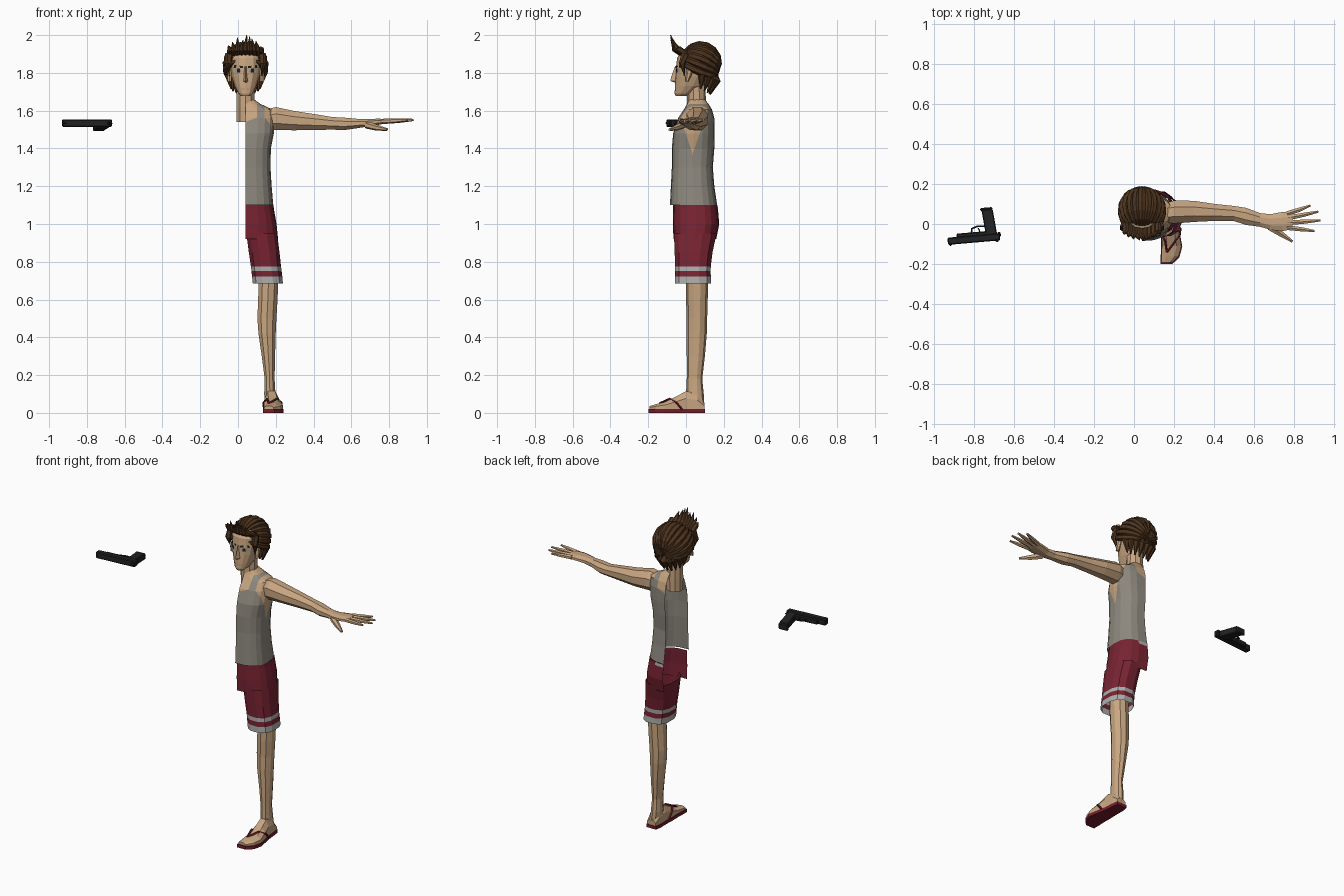
import bpy, bmesh, math, random
from mathutils import Vector, Matrix
from mathutils.bvhtree import BVHTree

if "Cube" in bpy.data.objects:
    bpy.data.objects.remove(bpy.data.objects["Cube"])
random.seed(4)
MID = 0.04  # x of the body's centre plane


def material(name, r, g, b):
    m = bpy.data.materials.new(name)
    m.use_nodes = True
    m.diffuse_color = (r, g, b, 1)
    m.node_tree.nodes["Principled BSDF"].inputs["Base Color"].default_value = (r, g, b, 1)
    return m


SKIN = material("skin", 0.58, 0.38, 0.22)
SHIRT = material("grey cloth", 0.27, 0.25, 0.21)
RED = material("red cloth", 0.19, 0.017, 0.032)
STRIPE = material("pale stripe", 0.42, 0.42, 0.41)
HAIR = material("brown hair", 0.075, 0.034, 0.013)
SANDAL = material("sandal red", 0.17, 0.012, 0.025)
METAL = material("dark metal", 0.016, 0.016, 0.018)
WHITE = material("eye grey", 0.3, 0.32, 0.34)
DARK = material("eye dark", 0.015, 0.012, 0.012)
LIP = material("lip", 0.38, 0.2, 0.12)


def finish(name, bm, mats, rule=None):
    """Turn a bmesh into an object, colouring faces by a rule on their centre."""
    bmesh.ops.recalc_face_normals(bm, faces=bm.faces)
    if rule:
        for f in bm.faces:
            f.material_index = rule(f.calc_center_median())
    me = bpy.data.meshes.new(name)
    bm.to_mesh(me)
    bm.free()
    for m in mats:
        me.materials.append(m)
    ob = bpy.data.objects.new(name, me)
    bpy.context.collection.objects.link(ob)
    return ob


def loft(name, rings, mats, rule=None, closed=True, caps=True, cuts=()):
    bm = bmesh.new()
    rows = [[bm.verts.new(p) for p in r] for r in rings]
    n = len(rows[0])
    for a, b in zip(rows, rows[1:]):
        for i in range(n if closed else n - 1):
            j = (i + 1) % n
            bm.faces.new((a[i], a[j], b[j], b[i]))
    if caps:
        bm.faces.new(rows[0])
        bm.faces.new(rows[-1])
    for co, no in cuts:
        bmesh.ops.bisect_plane(bm, geom=bm.verts[:] + bm.edges[:] + bm.faces[:], plane_co=co, plane_no=no)
    return finish(name, bm, mats, rule)


def ring(c, u, v, n=8, p=1.0, half=False):
    """Superellipse ring around c; half gives the open +u side only."""
    pts = []
    for i in range(n):
        a = -math.pi / 2 + math.pi * i / (n - 1) if half else 2 * math.pi * (i + 0.5) / n
        k, s = math.cos(a), math.sin(a)
        k, s = [math.copysign(abs(w) ** p, w) for w in (k, s)]
        pts.append(Vector(c) + Vector(u) * k + Vector(v) * s)
    return pts


def zring(z, x0, x1, y0, y1, n=10, p=1.0):
    return ring(((x0 + x1) / 2, (y0 + y1) / 2, z), ((x1 - x0) / 2, 0, 0), (0, (y1 - y0) / 2, 0), n, p)


def half_ring(z, x1, y0, y1, n=11):
    return ring((MID, (y0 + y1) / 2, z), (x1 - MID, 0, 0), (0, (y1 - y0) / 2, 0), n, 0.75, True)


def tube(name, pts, radii, mat, n=6):
    pts = [Vector(p) for p in pts]
    rings = []
    for i, p in enumerate(pts):
        t = pts[min(i + 1, len(pts) - 1)] - pts[max(i - 1, 0)]
        q = t.to_track_quat('Z', 'Y')
        rings.append(ring(p, q @ Vector((radii[i], 0, 0)), q @ Vector((0, radii[i], 0)), n))
    return loft(name, rings, [mat])


# Half vest with scooped neck and arm hole
def vest_rule(c):
    neck = c.x < 0.10 and c.z > 1.54 + 0.4 * (c.x - MID)
    slope = max(c.z - 1.385, 0)
    arm = c.x > 0.14 and 0.03 - 0.33 * slope < c.y < 0.04 + 0.35 * slope
    return 1 if neck or arm or c.z > 1.637 else 0


loft("vest", [half_ring(*r) for r in (
    (1.1, .187, -.085, .165), (1.2, .178, -.08, .15), (1.3, .172, -.075, .142),
    (1.4, .174, -.075, .15), (1.48, .19, -.068, .152), (1.56, .192, -.042, .15),
    (1.605, .185, -.012, .138), (1.635, .12, .005, .12), (1.66, .085, .015, .1))],
    [SHIRT, SKIN], vest_rule, closed=False, caps=False,
    cuts=[((.1, 0, 0), (1, 0, 0)), ((MID, 0, 1.54), (-.4, 0, 1)), ((.14, 0, 0), (1, 0, 0)),
          ((0, .03, 1.385), (0, 1, .33)), ((0, .04, 1.385), (0, 1, -.35))])

# Shorts: open half hip, then one closed leg with striped hem
loft("shorts_hip", [half_ring(*r) for r in (
    (1.1, .188, -.068, .167), (1.08, .19, -.068, .169), (1.0, .204, -.07, .176), (.92, .212, -.066, .16))],
    [RED, STRIPE], lambda c: 1 if c.z > 1.08 and c.y > .1 and c.x < .12 else 0, closed=False, caps=False)
loft("shorts_leg", [zring(*r, 12, .8) for r in (
    (.95, .042, .209, -.067, .165), (.85, .055, .222, -.063, .143), (.776, .066, .23, -.06, .134),
    (.752, .069, .233, -.06, .133), (.722, .072, .237, -.061, .134), (.685, .076, .24, -.062, .136))],
    [RED, STRIPE], lambda c: 1 if c.z < .72 or .752 < c.z < .776 else 0, caps=False)

# Leg and foot
loft("leg", [zring(*r) for r in (
    (.74, .108, .218, 0, .118), (.6, .104, .212, 0, .115), (.5, .1, .206, .004, .112),
    (.42, .106, .202, .002, .11), (.3, .124, .198, .004, .1), (.18, .14, .195, .004, .086),
    (.1, .137, .2, 0, .094), (.03, .142, .208, .0, .098))], [SKIN])
FOOT = [(.097, .175, .03, .05), (.06, .175, .036, .1), (0, .178, .038, .115), (-.05, .182, .044, .088),
        (-.11, .188, .049, .058), (-.16, .18, .043, .046), (-.193, .163, .026, .036)]
loft("foot", [[(x + w * a, y, .018 + (h - .018) * b) for a, b in
               ((-1, 0), (-1, .6), (-.5, 1), (.5, 1), (1, .6), (1, 0))] for y, x, w, h in FOOT], [SKIN])
loft("sandal_sole", [[(x + s * (w + .004), y * 1.03, z) for s, z in ((-1, 0), (-1, .02), (1, .02), (1, 0))]
                     for y, x, w, h in FOOT], [SANDAL])
for side, x1, x2 in (("outer", .205, .23), ("inner", .155, .136)):
    tube(side + "_sandal_strap", [(.163, -.14, .05), (x1, -.085, .075), (x2, -.05, .055), (x2, -.02, .018)],
         [.006] * 4, SANDAL, 5)

# Arm, palm and fingers
loft("arm", [ring((x, y, z), (0, a, 0), (0, 0, b), 8) for x, y, z, a, b in (
    (.14, .055, 1.55, .05, .06), (.2, .06, 1.558, .062, .066), (.3, .063, 1.547, .057, .055),
    (.4, .058, 1.54, .046, .046), (.5, .052, 1.533, .041, .036), (.56, .038, 1.53, .046, .036),
    (.63, .02, 1.532, .037, .027), (.68, .01, 1.535, .042, .022), (.74, .012, 1.541, .052, .018),
    (.79, .018, 1.545, .047, .012))], [SKIN])
for name, y0, x1, y1 in (("index", -.018, .9, -.035), ("middle", .006, .93, .018),
                         ("ring", .03, .92, .062), ("little", .052, .88, .092)):
    tube(name + "_finger", [(.765, y0, 1.543), ((.775 + x1) / 2, (y0 + y1) / 2, 1.547), (x1, y1, 1.551)],
         [.014, .012, .006], SKIN)
tube("thumb", [(.68, -.015, 1.525), (.735, -.05, 1.51), (.79, -.087, 1.5)], [.02, .016, .007], SKIN)

# Neck and head
loft("neck", [zring(z, MID - r, MID + r, .055 - r, .055 + r) for z, r in ((1.54, .05), (1.62, .051), (1.74, .048))], [SKIN])
head = loft("head", [zring(z, MID - w, MID + w, y0, y1, 14, .85) for z, w, y0, y1 in (
    (1.677, .024, -.055, .0), (1.69, .038, -.06, .03), (1.73, .058, -.059, .09), (1.78, .075, -.056, .125),
    (1.83, .085, -.053, .15), (1.88, .086, -.047, .15), (1.92, .07, -.02, .13))], [SKIN])
loft("nose", [[(MID - w, -.045, z), (MID, y, z), (MID + w, -.045, z)] for z, w, y in (
    (1.835, .008, -.058), (1.775, .012, -.08), (1.757, .016, -.082), (1.748, .012, -.058))], [SKIN])
tree = BVHTree.FromPolygons([v.co for v in head.data.vertices], [list(p.vertices) for p in head.data.polygons])


def decal(name, pts, mat, lift=.003):
    """Thin plate projected on the front of the face."""
    bm = bmesh.new()
    hits = [tree.ray_cast(Vector((MID + x, -1, z)), Vector((0, 1, 0)))[0] for x, z in pts]
    bm.faces.new([bm.verts.new(h - Vector((0, lift, 0))) for h in hits])
    finish(name, bm, [mat])


for s, side in ((1, "left_"), (-1, "right_")):
    decal(side + "eye", [(s * x, z) for x, z in ((.018, 1.808), (.03, 1.822), (.056, 1.82), (.056, 1.804), (.03, 1.8))], WHITE)
    decal(side + "iris", [(s * x, z) for x, z in ((.03, 1.822), (.045, 1.822), (.045, 1.803), (.03, 1.803))], DARK, .005)
    decal(side + "brow", [(s * x, z) for x, z in ((.014, 1.826), (.014, 1.836), (.06, 1.842), (.064, 1.826))], DARK, .005)
    x = MID + s * .086
    loft(side + "ear", [zring(z, x - .01, x + .014, y - d, y + d, 6) for z, y, d in (
        (1.755, .005, .007), (1.78, .012, .014), (1.815, .02, .019), (1.835, .02, .01))], [SKIN])
    tube(side + "sideburn", [(x, -.005, 1.9), (x + s * .008, -.02, 1.85), (x, -.008, 1.785)], [.022, .018, .004], HAIR)
decal("mouth", [(-.022, 1.718), (.022, 1.718), (.018, 1.712), (-.018, 1.712)], LIP)

# Hair: cap, swept locks, nape locks and front spikes
tilt = Matrix.Translation((MID, .066, 1.835)) @ Matrix.Rotation(math.radians(-25), 4, 'X')
bm = bmesh.new()
bmesh.ops.create_uvsphere(bm, u_segments=16, v_segments=10, radius=1)
bmesh.ops.scale(bm, vec=(.102, .108, .118), verts=bm.verts)
bmesh.ops.bisect_plane(bm, geom=bm.verts[:] + bm.edges[:] + bm.faces[:], plane_co=(0, 0, -.02),
                       plane_no=(0, 0, -1), clear_outer=True)
bmesh.ops.transform(bm, matrix=tilt, verts=bm.verts)
finish("hair_cap", bm, [HAIR])
for i in range(13):
    th = math.radians(-102 + 17 * i)
    path = []
    for k in range(8):
        ph = math.radians(22 + 21.5 * k)
        path.append(tilt @ Vector((.104 * math.sin(th) * math.sin(ph), -.108 * math.cos(ph),
                                   .116 * math.cos(th) * math.sin(ph))))
    tube("hair_lock", path, [.007, .015, .019, .02, .02, .019, .015, .006], HAIR)
for i in range(9):
    a = math.radians(-76 + 19 * i)
    s, c = math.sin(a), math.cos(a)
    tube("nape_lock", [(MID + r * s, .062 + q * c, z + .04 * (1 - c)) for r, q, z in (
        (.095, .1, 1.83), (.095, .1, 1.76), (.078, .065, 1.685))], [.02, .022, .004], HAIR)
for i in range(9):
    t = (i - 4) / 4
    x = MID + .082 * t
    top = 2.0 - .05 * t * t - (.025 * random.random() if i != 4 else 0)
    tube("front_spike", [(x, -.02 + .02 * t * t, 1.9), (x, -.058 + .02 * t * t, 1.925),
                         (x + .012 * random.uniform(-1, 1), -.082 + .03 * t * t, top)], [.016, .017, .002], HAIR)

# Pistol lying on its side, turned slightly
turn = Matrix.Translation((-.8, -.067, 1.532)) @ Matrix.Rotation(math.radians(5), 4, 'Z')


def block(name, c, size, skew=0.0, drop=0.0):
    """Bevelled box; skew and drop slide its far +y end in x and z."""
    bm = bmesh.new()
    bmesh.ops.create_cube(bm, size=1)
    for v in bm.verts:
        e = v.co.y + .5
        v.co = turn @ Vector((c[0] + v.co.x * size[0] + e * skew, c[1] + v.co.y * size[1], c[2] + v.co.z * size[2] - e * drop))
    bmesh.ops.bevel(bm, geom=bm.edges[:], offset=.005, segments=1, affect='EDGES')
    finish(name, bm, [METAL])


block("pistol_slide", (0, -.008, .002), (.262, .036, .04))
block("pistol_frame", (.015, .015, 0), (.2, .022, .032))
block("pistol_grip", (.09, .07, -.003), (.056, .13, .042), -.012, .014)
block("pistol_magazine_base", (.075, .136, -.019), (.062, .014, .04))
block("pistol_hammer", (.128, .004, 0), (.016, .026, .014))
block("pistol_rear_sight", (.115, -.027, .002), (.016, .012, .02))
block("pistol_front_sight", (-.118, -.027, .002), (.012, .012, .01))
tube("pistol_trigger_guard", [turn @ Vector(p) for p in ((-.01, .02, 0), (-.005, .045, 0), (.025, .054, 0), (.07, .05, 0))],
     [.005] * 4, METAL)
tube("pistol_trigger", [turn @ Vector(p) for p in ((.03, .02, 0), (.032, .032, 0), (.026, .045, 0))], [.005, .004, .003], METAL)
